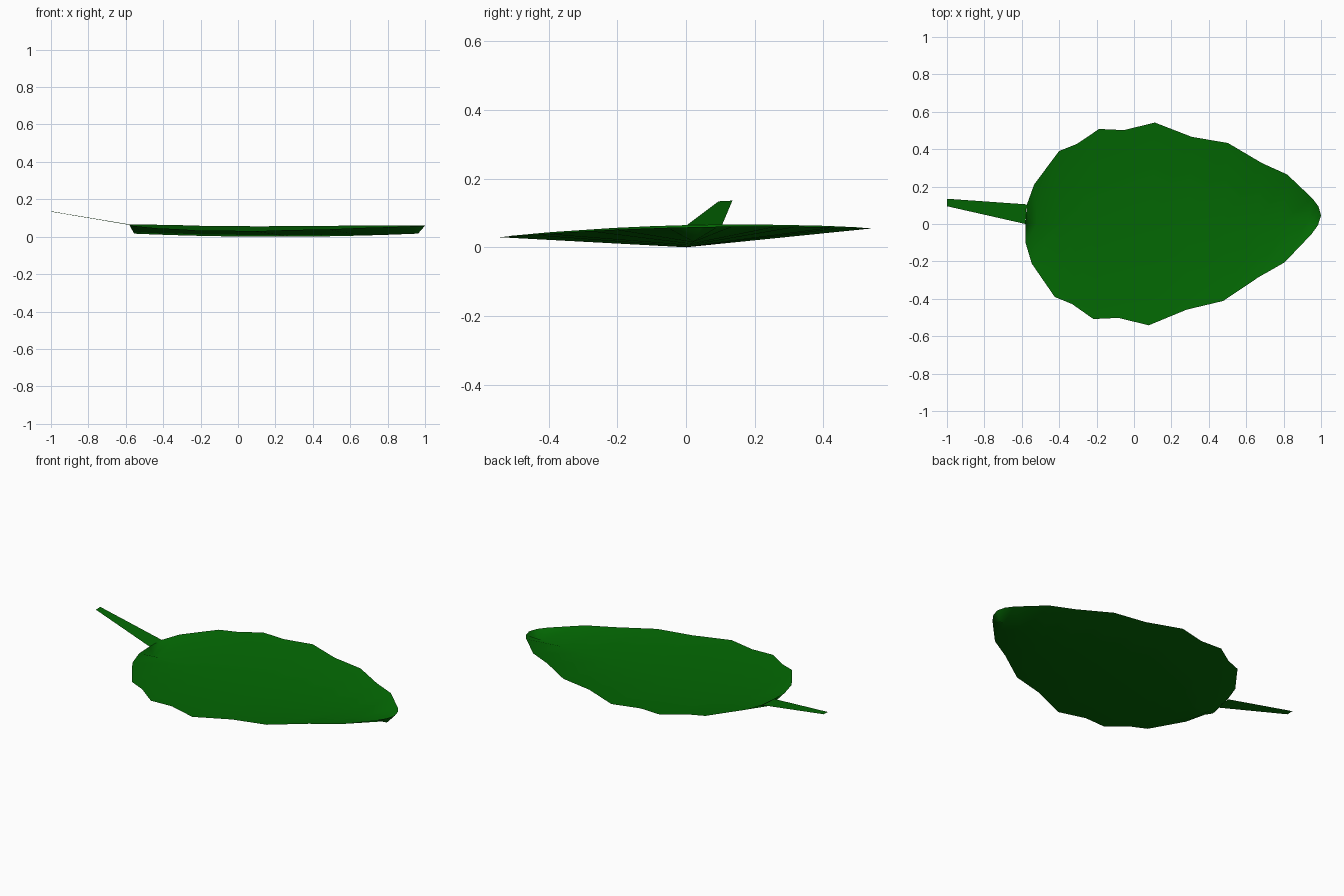
import bpy
import bmesh
from mathutils import Vector

cube = bpy.data.objects.get("Cube")
if cube:
    bpy.data.objects.remove(cube, do_unlink=True)

green = bpy.data.materials.new("leaf_green")
green.use_nodes = True
colour = (0.001, 0.14, 0.001, 1)
green.diffuse_color = colour
green.node_tree.nodes["Principled BSDF"].inputs["Base Color"].default_value = colour

# Half outline of the blade: position along the leaf, half width
HALF = [(-.577, .1), (-.54, .212), (-.412, .39), (-.318, .428), (-.202, .508),
        (-.068, .502), (.095, .542), (.295, .462), (.49, .422), (.675, .305),
        (.812, .235), (.952, .095), (.985, .05)]
STEM_END, TIP, MIDDLE = -.58, 1.0, .2


def bend(x, w):
    """Slightly skewed plan position, curving towards the tip."""
    return x + .03 * w, w + .045 * max(x, 0) ** 2


def rim(x, w):
    """Edge of the leaf: arched and tilted towards the front."""
    px, py = bend(x, w)
    return Vector((px, py, .062 + .024 * py - .067 * py * py - .004 * (px - .1)))


def keel(x):
    """Folded midline, a little shorter than the rim."""
    px, py = bend(x, 0)
    px = MIDDLE + (px - MIDDLE) * .972
    return Vector((px, py / 2, .017 * ((px - MIDDLE) / .77) ** 2))


def finish(bm, name):
    mesh = bpy.data.meshes.new(name)
    bm.to_mesh(mesh)
    bm.free()
    mesh.materials.append(green)
    obj = bpy.data.objects.new(name, mesh)
    bpy.context.collection.objects.link(obj)


# Blade: one open sheet, cupped like a shallow boat
bm = bmesh.new()
front = [bm.verts.new(rim(x, -w)) for x, w in HALF]
back = [bm.verts.new(rim(x, w)) for x, w in HALF]
mid = [bm.verts.new(keel(x)) for x, w in HALF]
start = bm.verts.new(rim(STEM_END, 0))
end = bm.verts.new(rim(TIP, 0))
for i in range(len(HALF) - 1):
    bm.faces.new((front[i], front[i + 1], mid[i + 1], mid[i]))
    bm.faces.new((mid[i], mid[i + 1], back[i + 1], back[i]))
bm.faces.new((start, front[0], mid[0]))
bm.faces.new((start, mid[0], back[0]))
bm.faces.new((end, mid[-1], front[-1]))
bm.faces.new((end, back[-1], mid[-1]))
for face in bm.faces:
    face.smooth = True
finish(bm, "leaf_blade")

# Stem: a flat tapering strip rising away from the blade
bm = bmesh.new()
corners = [(-1, .095, .134), (STEM_END, 0, .063), (-.575, .105, .065), (-1, .135, .136)]
bm.faces.new([bm.verts.new(c) for c in corners])
finish(bm, "leaf_stem")
